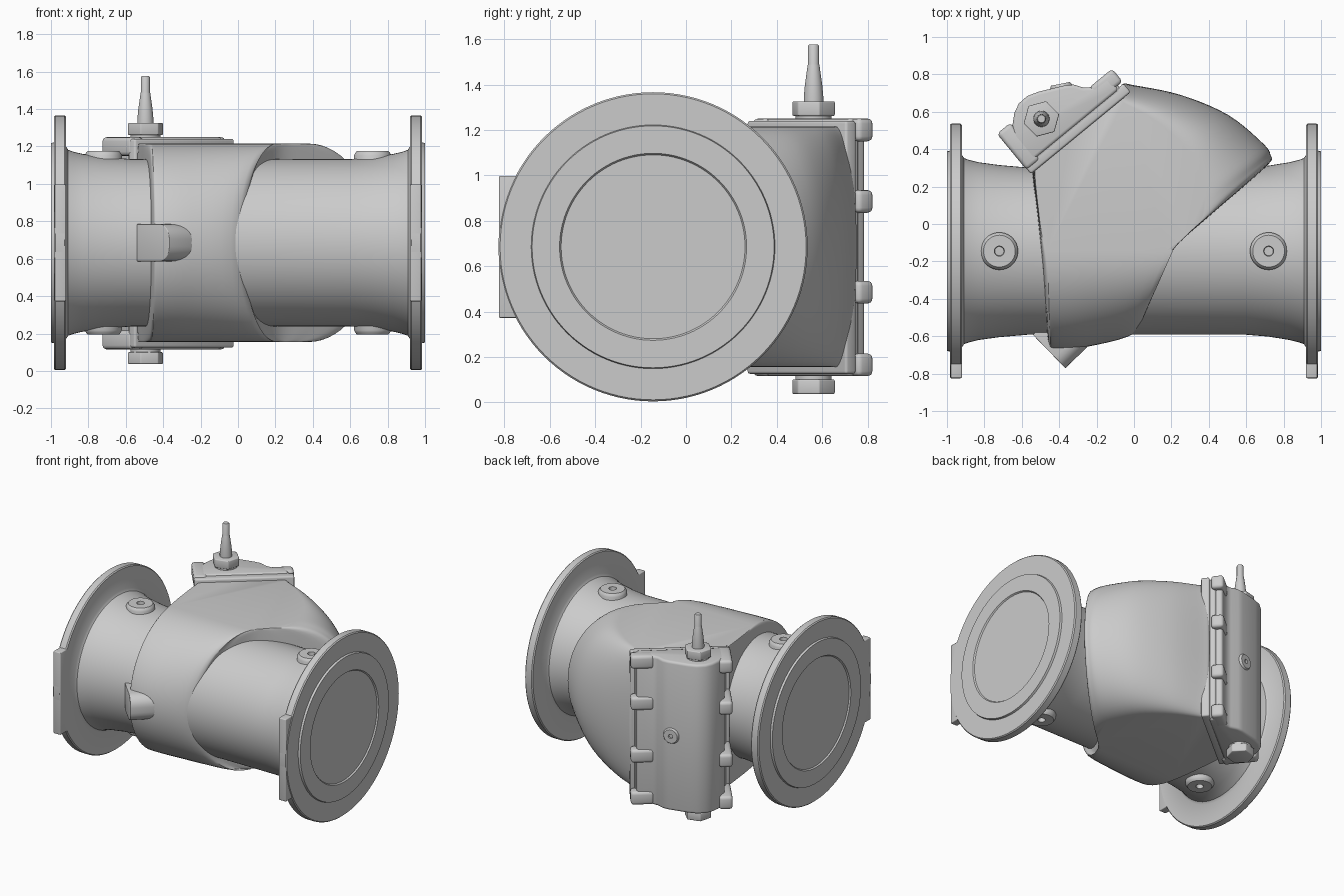
import bpy, bmesh
from math import sin, cos, pi, radians
from mathutils import Vector, Matrix

if "Cube" in bpy.data.objects:
    bpy.data.objects.remove(bpy.data.objects["Cube"])

YC, ZC = -0.145, 0.685          # pipe axis


def finish(name, bm, mat=None, bevel=0, angle=35):
    bmesh.ops.remove_doubles(bm, verts=bm.verts, dist=1e-5)
    bmesh.ops.recalc_face_normals(bm, faces=bm.faces)
    if mat:
        bm.transform(mat)
    me = bpy.data.meshes.new(name)
    bm.to_mesh(me)
    bm.free()
    ob = bpy.data.objects.new(name, me)
    bpy.context.collection.objects.link(ob)
    bpy.ops.object.select_all(action='DESELECT')
    bpy.context.view_layer.objects.active = ob
    ob.select_set(True)
    if bevel:
        m = ob.modifiers.new("bevel", 'BEVEL')
        m.width, m.segments, m.limit_method = bevel, 3, 'ANGLE'
        m.angle_limit = radians(40)
        bpy.ops.object.modifier_apply(modifier=m.name)
    bpy.ops.object.shade_smooth_by_angle(angle=radians(angle))
    return ob


def loft(name, rings, mat=None, **kw):
    bm = bmesh.new()
    vs = [[bm.verts.new(p) for p in r] for r in rings]
    n = len(vs[0])
    for a, b in zip(vs, vs[1:]):
        for i in range(n):
            bm.faces.new((a[i], a[(i + 1) % n], b[(i + 1) % n], b[i]))
    bm.faces.new(vs[0])
    bm.faces.new(vs[-1])
    return finish(name, bm, mat, **kw)


def lathe(name, prof, origin, axis, seg=48):
    """Turn (radius, height) pairs around an axis."""
    mat = Matrix.Translation(origin) @ Vector(axis).to_track_quat('Z', 'Y').to_matrix().to_4x4()
    rings = [[(r * cos(2 * pi * i / seg), r * sin(2 * pi * i / seg), h) for i in range(seg)]
             for r, h in prof]
    return loft(name, rings, mat)


def prism(name, pts, z0, z1, mat=None, bevel=0):
    return loft(name, [[(x, y, z) for x, y in pts] for z in (z0, z1)], mat, bevel=bevel)


def smooth_loop(pts, sub=5):
    """Closed Catmull-Rom curve through the points."""
    out, n = [], len(pts)
    for i in range(n):
        a, b, c, d = (Vector(pts[(i + k) % n]) for k in (-1, 0, 1, 2))
        for s in range(sub):
            t = s / sub
            out.append(0.5 * (2 * b + (c - a) * t + (2 * a - 5 * b + 4 * c - d) * t * t
                              + (3 * b - a - 3 * c + d) * t ** 3))
    return out


# Pipe with both end flanges, turned around x
end = [(.001, .99), (.405, .99), (.412, 1.0), (.533, 1.0), (.537, .985), (.674, .985), (.681, .977),
       (.681, .928), (.674, .92), (.515, .92), (.497, .908), (.487, .88), (.475, .83)]
left = [(r, -x) for r, x in end] + [(.460, -.72), (.447, -.57)]
right = [(.447, .60), (.457, .72)] + end[::-1]
lathe("pipe_with_flanges", left + right, (0, YC, ZC), (1, 0, 0), 112)

# Flat feet on the front of each flange
for s, side in ((-1, "left"), (1, "right")):
    x0, x1 = sorted((s * .92, s * .98))
    prism("flange_foot_" + side, [(x0, -.824), (x1, -.824), (x1, -.68), (x0, -.68)],
          .372, .998, bevel=.006)

# Valve body: plan outline at mid height (x, y) and at the flat top/bottom (x, y)
plan = [(-.545, .30, -.53, .30), (-.52, .05, -.508, .05), (-.495, -.25, -.487, -.09),
        (-.468, -.55, -.475, -.13), (-.452, -.65, -.465, -.143), (-.42, -.672, -.44, -.145),
        (-.25, -.656, -.25, -.145), (0, -.585, .17, -.145), (.05, -.45, .2, -.13),
        (.2, -.15, .24, -.10), (.45, .08, .29, -.05), (.71, .31, .36, .02), (.73, .37, .38, .10),
        (.68, .44, .37, .20), (.5, .585, .28, .40), (.25, .69, .12, .55), (0, .742, -.04, .64),
        (-.06, .748, -.08, .66), (-.10, .70, -.12, .64), (-.30, .515, -.30, .50),
        (-.50, .335, -.49, .335)]
plan = smooth_loop(plan)
rings = []
for k in range(33):
    a = pi * (k / 32 - .5)
    t = 1 - cos(a)
    rings.append([(p[0] + (p[2] - p[0]) * t, p[1] + (p[3] - p[1]) * t, ZC + .53 * sin(a))
                  for p in plan])
loft("valve_body", rings, angle=40)

# Slanted cover: local x runs along the joint, local y points outwards
COVER = Matrix.Translation((-.57, .29, 0)) @ Matrix.Rotation(radians(39.4), 4, 'Z')
prism("cover_plate", [(.03, 0), (.03, .07), (.66, .07), (.66, 0)], .125, 1.24, COVER, .015)
prism("body_joint_flange", [(.0, -.03), (.0, .03), (.69, .03), (.69, -.03)], .125, 1.24, COVER, .012)
dome = [(.05, .02), (.05, .18), (.09, .235), (.14, .28), (.19, .303), (.25, .305), (.31, .285),
        (.44, .222), (.48, .195), (.51, .15), (.55, .12), (.65, .115), (.65, .02)]
prism("cover_dome", dome, .115, 1.25, COVER, .018)

# Four bolt ears on each side of the cover
for i, z in enumerate((.165, .485, .885, 1.2)):
    prism(f"bolt_ear_left_{i}", [(-.004, 0), (-.004, .252), (.09, .252), (.09, 0)],
          z - .05, z + .05, COVER, .022)
    prism(f"bolt_ear_right_{i}", [(.53, .04), (.53, .13), (.693, .13), (.693, .04)],
          z - .05, z + .05, COVER, .022)

# Plugs with a small socket: cover face, and above and below the pipe
plug = [(1, -.06), (1, .55), (.93, .8), (.85, 1), (.27, 1), (.24, .35), (.001, .35)]


def add_plug(name, origin, axis, r, h):
    lathe(name, [(a * r, b * h if b > 0 else b) for a, b in plug], origin, axis)


add_plug("cover_plug", (-.386, .715, ZC), (-.2, .98, 0), .06, .035)
for x in (-.72, .72):
    for s, lvl in ((1, "top"), (-1, "bottom")):
        add_plug(f"pipe_boss_{lvl}_{'left' if x < 0 else 'right'}",
                 (x, YC, ZC + s * .44), (0, 0, s), .1, .05)

# Shaft: hex nuts at both ends and a tapered stem on top
SX, SY = -.495, .562
hexagon = [(SX + .098 * cos(pi * i / 3 + .26), SY + .098 * sin(pi * i / 3 + .26)) for i in range(6)]
prism("top_hex_nut", hexagon, 1.262, 1.326, bevel=.006)
prism("bottom_hex_nut", hexagon, .037, .10, bevel=.006)
lathe("shaft_washers", [(.08, .09), (.08, 1.27)], (SX, SY, 0), (0, 0, 1))
lathe("stem", [(.043, 1.3), (.043, 1.345), (.038, 1.40), (.026, 1.485), (.024, 1.49),
               (.024, 1.57), (.020, 1.576)], (SX, SY, 0), (0, 0, 1), 32)

# Angled boss at the front: square at one end, rounded at the other
D = Vector((.717, .697, 0))
W = Vector((.697, -.717, 0))
M = Matrix((W, (0, 0, 1), D)).transposed().to_4x4()
M.translation = (-.541, -.592, ZC)
sec = [(0, -.1), (0, .1)]
for c, a0 in ((1, 90), (-1, 0)):
    for k in range(7):
        a = radians(a0 - 15 * k)
        sec.append((.17 + .08 * cos(a), c * .02 + .08 * sin(a)))
prism("front_angled_boss", sec, 0, .32, M, .004)
